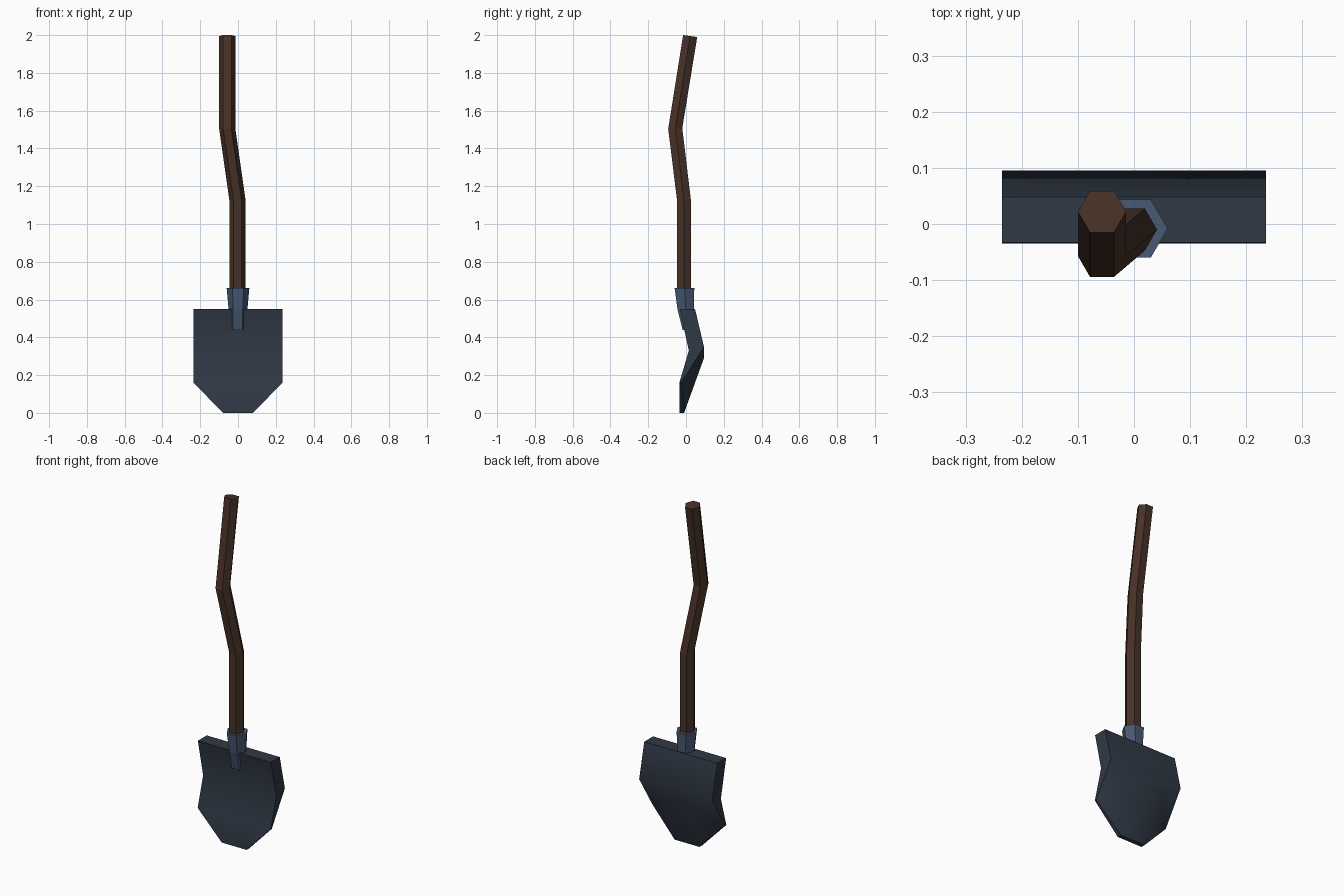
import bpy
import bmesh
from math import cos, sin, radians

if "Cube" in bpy.data.objects:
    bpy.data.objects.remove(bpy.data.objects["Cube"])


def material(name, color):
    mat = bpy.data.materials.new(name)
    mat.use_nodes = True
    mat.diffuse_color = (*color, 1)
    mat.node_tree.nodes["Principled BSDF"].inputs["Base Color"].default_value = (*color, 1)
    return mat


def finish(bm, name, mat):
    bmesh.ops.recalc_face_normals(bm, faces=bm.faces)
    mesh = bpy.data.meshes.new(name)
    bm.to_mesh(mesh)
    bm.free()
    mesh.materials.append(mat)
    obj = bpy.data.objects.new(name, mesh)
    bpy.context.collection.objects.link(obj)
    return obj


def hex_loft(name, rings, mat):
    """Six-sided tube through rings of (x, y, z, radius, slope along y)."""
    bm = bmesh.new()
    loops = []
    for x, y, z, r, slope in rings:
        loop = []
        for i in range(6):
            a = radians(60 * i)
            dy = r * sin(a)
            loop.append(bm.verts.new((x + r * cos(a), y + dy, z + slope * dy)))
        loops.append(loop)
    for low, high in zip(loops, loops[1:]):
        for i in range(6):
            j = (i + 1) % 6
            bm.faces.new((low[i], low[j], high[j], high[i]))
    bm.faces.new(loops[0])
    bm.faces.new(loops[-1])
    return finish(bm, name, mat)


wood = material("dark brown wood", (0.064, 0.031, 0.020))
steel = material("blue steel", (0.064, 0.100, 0.170))
iron = material("dark slate iron", (0.030, 0.041, 0.060))

# Crooked wooden handle
hex_loft("handle", [
    (-0.002, -0.010, 0.60, 0.043, 0),
    (-0.002, -0.010, 1.12, 0.043, -0.10),
    (-0.057, -0.057, 1.505, 0.043, 0.05),
    (-0.057, 0.022, 1.995, 0.043, -0.14),
], wood)

# Tapered socket that sinks into the blade
hex_loft("socket", [
    (-0.002, 0.025, 0.44, 0.050, 0),
    (0, -0.002, 0.55, 0.050, 0),
    (0, -0.008, 0.66, 0.060, 0),
], steel)

# Bent blade, mirrored left to right
points = {
    "front_top": (0.235, -0.033, 0.55),
    "front_bend": (0.235, 0.015, 0.33),
    "front_corner": (0.235, -0.035, 0.16),
    "front_tip": (0.08, -0.035, 0),
    "back_tip": (0.08, -0.01, 0),
    "back_bulge": (0.10, 0.095, 0.29),
    "back_bend": (0.235, 0.095, 0.35),
    "back_top": (0.235, 0.048, 0.55),
    "back_corner": (0.235, -0.025, 0.16),
}
bm = bmesh.new()
sides = [{k: bm.verts.new((s * x, y, z)) for k, (x, y, z) in points.items()} for s in (1, -1)]
left, right = sides

# Strips that run across the blade
strip = [k for k in points if k != "back_corner"]
for a, b in zip(strip, strip[1:] + strip[:1]):
    bm.faces.new((left[a], left[b], right[b], right[a]))

# Edges and back bevels on each side
for v in sides:
    for keys in (
        ("front_top", "front_bend", "back_bend", "back_top"),
        ("front_bend", "front_corner", "back_corner", "back_bend"),
        ("front_corner", "front_tip", "back_tip", "back_corner"),
        ("back_bend", "back_corner", "back_bulge"),
        ("back_bulge", "back_corner", "back_tip"),
    ):
        bm.faces.new([v[k] for k in keys])
blade = finish(bm, "blade", iron)

bpy.ops.object.select_all(action="DESELECT")
blade.select_set(True)
bpy.context.view_layer.objects.active = blade
bpy.ops.object.shade_smooth_by_angle(angle=radians(35))
